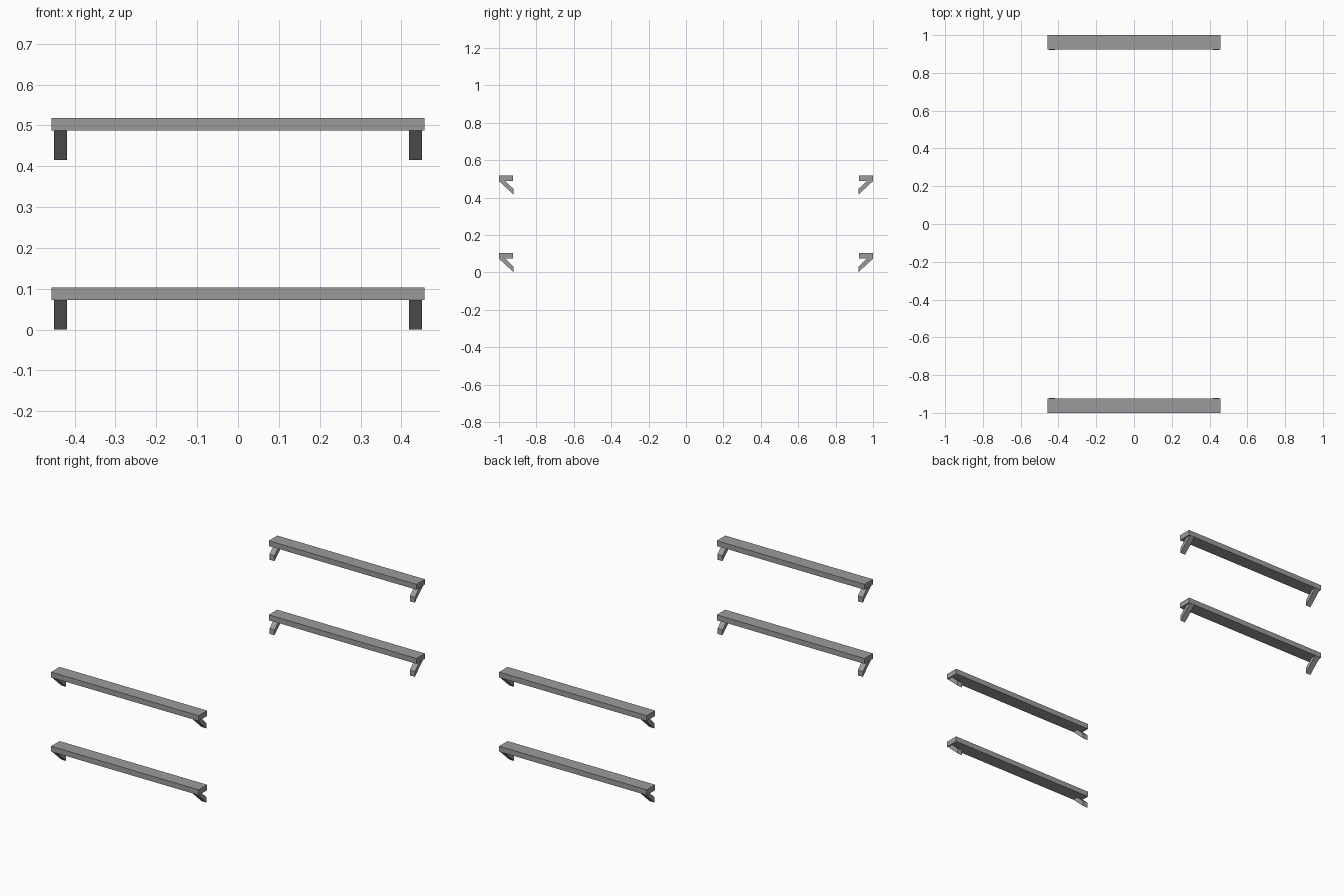
import bpy

cube = bpy.data.objects.get("Cube")
if cube:
    bpy.data.objects.remove(cube, do_unlink=True)

# Single grey finish
grey = bpy.data.materials.new("grey")
grey.use_nodes = True
colour = (0.33, 0.33, 0.33, 1)
grey.diffuse_color = colour
grey.node_tree.nodes["Principled BSDF"].inputs["Base Color"].default_value = colour

HALF_LENGTH = 0.457
# Profiles as (distance inward from the outer edge, height)
PLANK = [(0, 0.073), (0.075, 0.073), (0.075, 0.103), (0, 0.103)]
BRACE = [(0, 0.073), (0.079, 0), (0.079, 0.03), (0.033, 0.073)]


def extrude_profile(name, profile, x0, x1, side, lift):
    """Sweep a y-z profile along x; side is -1 for front, 1 for back."""
    n = len(profile)
    verts = [(x, side * (1 - d), z + lift) for x in (x0, x1) for d, z in profile]
    faces = [tuple(range(n)), tuple(reversed(range(n, 2 * n)))]
    faces += [(i, i + n, (i + 1) % n + n, (i + 1) % n) for i in range(n)]
    if side < 0:
        faces = [f[::-1] for f in faces]
    # Profile winding runs inward then up, so flip to face outwards
    faces = [f[::-1] for f in faces] if side < 0 else faces
    mesh = bpy.data.meshes.new(name)
    mesh.from_pydata(verts, [], faces)
    mesh.materials.append(grey)
    obj = bpy.data.objects.new(name, mesh)
    bpy.context.collection.objects.link(obj)
    # Make normals consistent
    import bmesh
    bm = bmesh.new()
    bm.from_mesh(mesh)
    bmesh.ops.recalc_face_normals(bm, faces=bm.faces)
    bm.to_mesh(mesh)
    bm.free()


# Two shelves at the front and two at the back, each on a pair of braces
for side, place in ((-1, "front"), (1, "back")):
    for lift, level in ((0, "lower"), (0.415, "upper")):
        label = f"{place}_{level}"
        extrude_profile(f"{label}_shelf", PLANK, -HALF_LENGTH, HALF_LENGTH, side, lift)
        extrude_profile(f"{label}_right_brace", BRACE, -0.45, -0.419, side, lift)
        extrude_profile(f"{label}_left_brace", BRACE, 0.419, 0.45, side, lift)
